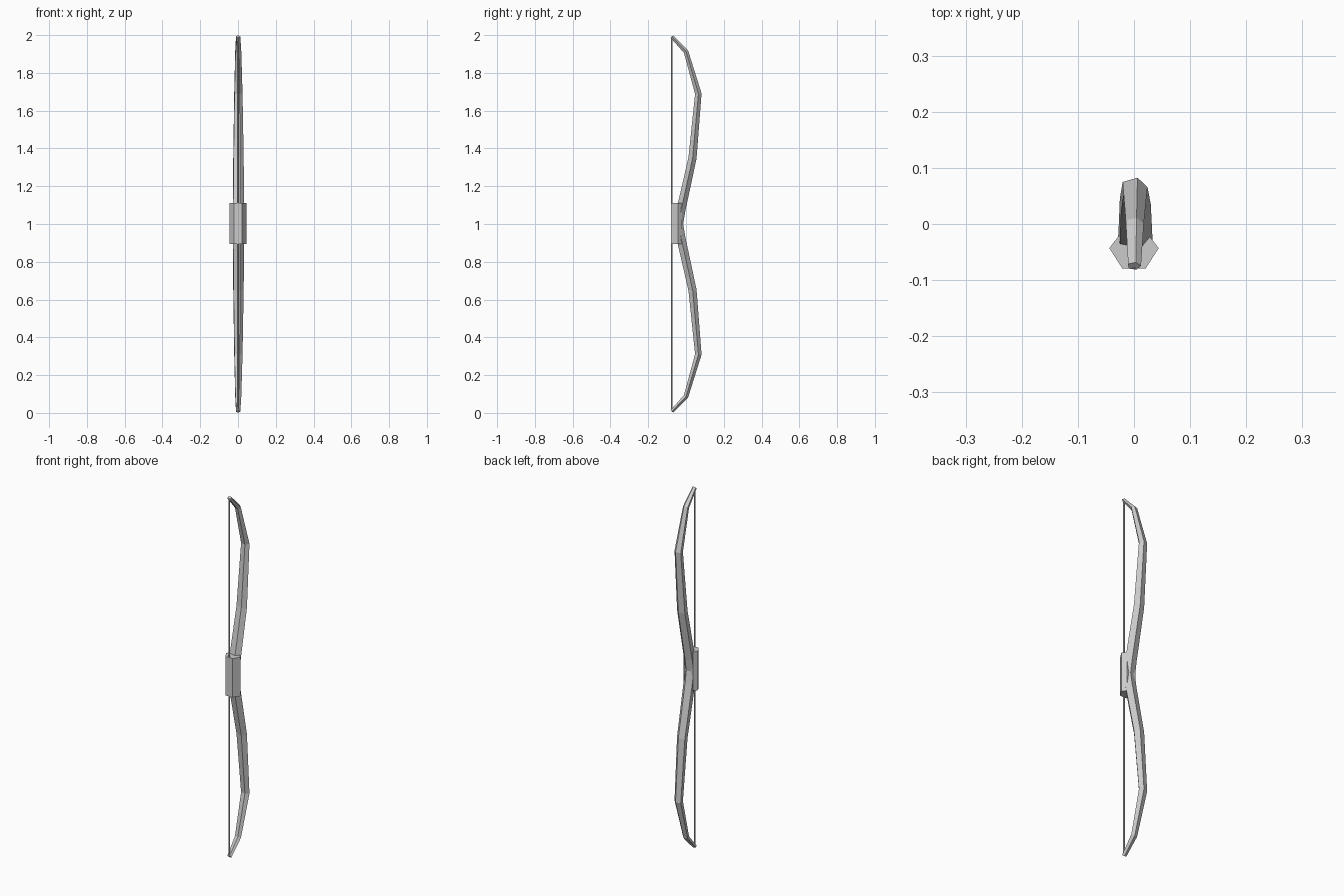
import bpy, bmesh, math
from mathutils import Vector

if "Cube" in bpy.data.objects:
    bpy.data.objects.remove(bpy.data.objects["Cube"])


def make_object(name, rings):
    """Skin a list of equal-sized vertex rings and cap both ends."""
    bm = bmesh.new()
    rows = [[bm.verts.new(p) for p in ring] for ring in rings]
    n = len(rows[0])
    for a, b in zip(rows, rows[1:]):
        for i in range(n):
            j = (i + 1) % n
            bm.faces.new((a[i], a[j], b[j], b[i]))
    bm.faces.new(rows[0])
    bm.faces.new(rows[-1])
    bmesh.ops.recalc_face_normals(bm, faces=bm.faces)
    mesh = bpy.data.meshes.new(name)
    bm.to_mesh(mesh)
    bm.free()
    obj = bpy.data.objects.new(name, mesh)
    bpy.context.collection.objects.link(obj)
    return obj


# Bow limbs: five-sided section swept along a recurve path (y, z, half width)
upper = [(-0.040, 1.0, 0.034), (-0.028, 1.07, 0.033), (0.034, 1.35, 0.030),
         (0.065, 1.69, 0.0240), (0.0, 1.912, 0.0175), (-0.075, 1.992, 0.0125)]
path = [(y, 2 - z, r) for y, z, r in reversed(upper[1:])] + upper
rings = []
for k, (y, z, r) in enumerate(path):
    a, b = path[max(k - 1, 0)], path[min(k + 1, len(path) - 1)]
    before = Vector((y - a[0], z - a[1]))
    after = Vector((b[0] - y, b[1] - z))
    t = sum((d.normalized() for d in (before, after) if d.length), Vector((0, 0)))
    t.normalize()
    out = Vector((t.y, -t.x))          # outward direction in the y-z plane
    ring = []
    for i in range(5):
        ang = math.radians(3 + 72 * i)
        h = 0.76 * r * math.sin(ang)
        ring.append((r * math.cos(ang), y + out.x * h, z + out.y * h))
    rings.append(ring)
make_object("bow_limbs", rings)

# Grip: hexagonal block on the inner side of the handle
grip = [(-0.044, -0.043), (-0.021, -0.079), (0.021, -0.079),
        (0.044, -0.043), (0.027, -0.021), (-0.027, -0.021)]
make_object("grip", [[(x, y, z) for x, y in grip] for z in (0.895, 1.11)])

# String: thin rod between the tips
circle = [(0.0045 * math.cos(math.tau * i / 6), -0.0755 + 0.0045 * math.sin(math.tau * i / 6))
          for i in range(6)]
make_object("bow_string", [[(x, y, z) for x, y in circle] for z in (0.01, 1.99)])
